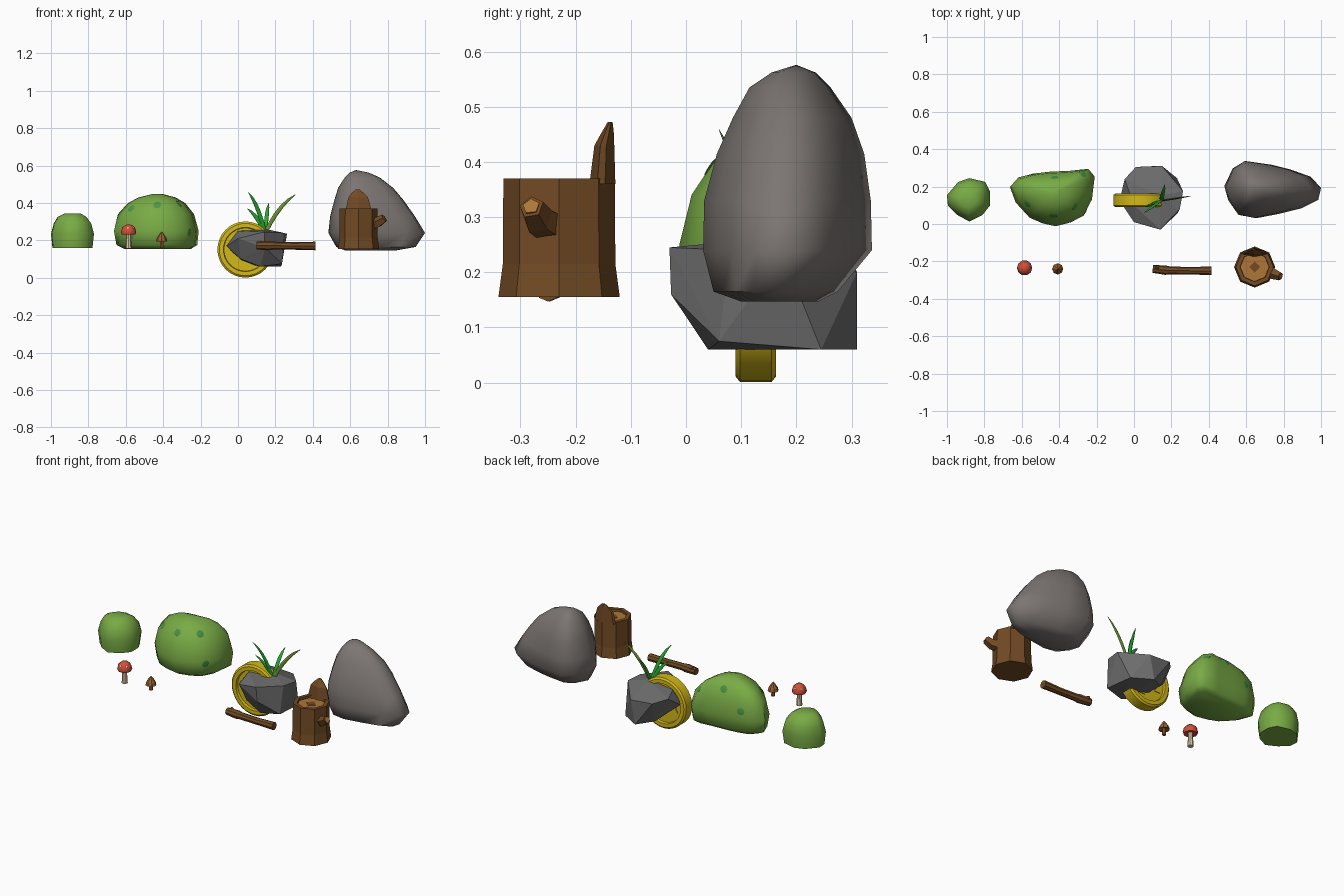
import bpy, bmesh, math
from mathutils import Vector
from mathutils.bvhtree import BVHTree

if "Cube" in bpy.data.objects:
    bpy.data.objects.remove(bpy.data.objects["Cube"])


def mat(name, r, g, b):
    m = bpy.data.materials.new(name)
    m.diffuse_color = (r, g, b, 1)
    m.use_nodes = True
    m.node_tree.nodes["Principled BSDF"].inputs["Base Color"].default_value = m.diffuse_color
    return m


GREEN = mat("leaf", .19, .41, .06)
DARK = mat("dark_leaf", .07, .31, .06)
STONE = mat("stone", .20, .18, .17)
SLATE = mat("slate", .15, .15, .15)
GOLD = mat("gold", .65, .48, .01)
BARK = mat("bark", .17, .07, .018)
WOOD = mat("wood", .42, .18, .04)
RED = mat("red_cap", .65, .08, .04)
TAN = mat("tan_cap", .33, .12, .03)
CREAM = mat("stem", .75, .6, .4)
WHITE = mat("spots", .85, .8, .75)
GRASS = mat("grass", .02, .4, .03)
OLIVE = mat("olive_grass", .15, .27, .03)


def finish(name, bm, material, angle=None):
    bmesh.ops.remove_doubles(bm, verts=bm.verts, dist=1e-5)
    bmesh.ops.recalc_face_normals(bm, faces=bm.faces)
    me = bpy.data.meshes.new(name)
    bm.to_mesh(me)
    bm.free()
    ob = bpy.data.objects.new(name, me)
    bpy.context.collection.objects.link(ob)
    me.materials.append(material)
    if angle:
        bpy.ops.object.select_all(action='DESELECT')
        ob.select_set(True)
        bpy.context.view_layer.objects.active = ob
        bpy.ops.object.shade_smooth_by_angle(angle=math.radians(angle))
    return ob


def skin(name, rings, material, angle=None):
    """Bridge equal-length point rings and cap the ends."""
    bm = bmesh.new()
    vs = [[bm.verts.new(p) for p in ring] for ring in rings]
    n = len(rings[0])
    for a, b in zip(vs, vs[1:]):
        for i in range(n):
            j = (i + 1) % n
            bm.faces.new((a[i], a[j], b[j], b[i]))
    for ring in (vs[0], vs[-1]):
        if (ring[0].co - ring[n // 2].co).length > 1e-4:
            bm.faces.new(ring)
    return finish(name, bm, material, angle)


def loft(name, outline, levels, material, angle=None):
    """Fit a plan outline into the box (z, x0, x1, y0, y1) of each level."""
    xs, ys = [p[0] for p in outline], [p[1] for p in outline]
    x0, y0, w, d = min(xs), min(ys), max(xs) - min(xs), max(ys) - min(ys)
    rings = [[(a + (b - a) * (x - x0) / w, c + (e - c) * (y - y0) / d, z)
              for x, y in outline] for z, a, b, c, e in levels]
    return skin(name, rings, material, angle)


def lathe(name, x, y, profile, sides, material, angle=None, turn=0):
    rings = [[(x + r * math.cos(turn + i * math.tau / sides),
               y + r * math.sin(turn + i * math.tau / sides), z) for i in range(sides)]
             for r, z in profile]
    return skin(name, rings, material, angle)


def tube(name, path, radii, sides, material, angle=None, flat=1):
    pts = [Vector(p) for p in path]
    rings = []
    for i, p in enumerate(pts):
        t = (pts[min(i + 1, len(pts) - 1)] - pts[max(i - 1, 0)]).normalized()
        u = t.cross(Vector((0, 1, 0))).normalized()
        if abs(t.y) > .9:
            u = t.cross(Vector((0, 0, 1))).normalized()
        v = t.cross(u)
        rings.append([p + radii[i] * (u * math.cos(k * math.tau / sides)
                      + v * flat * math.sin(k * math.tau / sides)) for k in range(sides)])
    return skin(name, rings, material, angle)


def blob(name, loc, normal, r, thick, material):
    """Flattened ball lying on a surface."""
    bm = bmesh.new()
    bmesh.ops.create_uvsphere(bm, u_segments=8, v_segments=6, radius=r)
    q = Vector(normal).to_track_quat('Z', 'Y')
    for v in bm.verts:
        v.co.z *= thick
        v.co = q @ v.co + Vector(loc)
    return finish(name, bm, material, 60)


# Large boulder
loft("boulder",
     [(.48, .21), (.5, .135), (.555, .055), (.65, .037), (.77, .06), (.89, .09), (.98, .135),
      (.995, .2), (.94, .26), (.83, .3), (.73, .325), (.59, .345), (.525, .305)],
     [(.147, .57, .85, .1, .24), (.165, .525, .95, .05, .275), (.24, .483, 1, .031, .337),
      (.33, .493, .945, .033, .335), (.415, .515, .885, .056, .323), (.48, .535, .83, .085, .3),
      (.535, .57, .76, .115, .262), (.562, .597, .7, .155, .235), (.576, .63, .63, .2, .2)],
     STONE, 60)

# Bushes
big = loft("large_bush",
           [(-.665, .2), (-.635, .12), (-.56, .04), (-.49, .01), (-.42, -.005), (-.34, .015),
            (-.27, .05), (-.225, .135), (-.21, .255), (-.245, .295), (-.34, .285),
            (-.45, .28), (-.54, .27), (-.62, .25)],
           [(.155, -.61, -.25, .03, .26), (.175, -.65, -.218, 0, .285),
            (.25, -.663, -.21, -.012, .295), (.34, -.642, -.235, .01, .285),
            (.4, -.588, -.283, .05, .255), (.43, -.53, -.335, .09, .225),
            (.447, -.46, -.4, .135, .185)], GREEN, 60)
loft("small_bush",
     [(-1, .155), (-.995, .1), (-.945, .05), (-.88, .015), (-.81, .05), (-.77, .1),
      (-.77, .175), (-.795, .225), (-.88, .245), (-.94, .225)],
     [(.16, -.992, -.778, .025, .235), (.235, -1, -.77, .013, .245), (.29, -.985, -.785, .025, .235),
      (.325, -.965, -.81, .05, .21), (.343, -.93, -.84, .085, .175)], GREEN, 60)

# Darker leaf patches on the large bush
tree = BVHTree.FromObject(big, bpy.context.evaluated_depsgraph_get())
for i, p in enumerate([(-.435, .03, .4), (-.59, .09, .39), (-.31, .09, .4), (-.25, .06, .24),
                       (-.6, .03, .22), (-.425, .26, .4), (-.275, .27, .36), (-.55, .28, .3)]):
    loc, nor, _, _ = tree.find_nearest(Vector(p))
    blob(f"leaf_patch_{i}", loc, nor, .022, .1, DARK)

# Faceted rock
bm = bmesh.new()
for p in [(0, .01, .21), (.14, -.03, .245), (.145, -.027, .16), (.245, .08, .24), (.262, .175, .235),
          (.15, .31, .2), (.01, .305, .21), (-.05, .24, .23), (-.07, .155, .17), (-.06, .1, .17),
          (0, .1, .25), (.235, .06, .075), (.23, .245, .06), (.12, .31, .06), (.03, .25, .08),
          (.015, .06, .1), (.12, .04, .06), (.14, .15, .262)]:
    bm.verts.new(p)
bmesh.ops.convex_hull(bm, input=bm.verts)
finish("faceted_rock", bm, SLATE)

# Coin standing on edge behind and through the rock
prof = [(0, .105), (.115, .105), (.118, .09), (.14, .09), (.15, .098),
        (.15, .155), (.14, .163), (.118, .163), (.115, .148), (0, .148)]
skin("coin", [[(.04 + r * math.cos(k * math.tau / 32), y, .151 + r * math.sin(k * math.tau / 32))
               for k in range(32)] for r, y in prof], GOLD, 30)
for s, ys in (("front", (.101, .11)), ("back", (.144, .152))):
    for k in range(4):
        a = math.radians(22 + 90 * k)
        cx, cz = .04 + .078 * math.cos(a), .151 + .078 * math.sin(a)
        skin(f"coin_{s}_stud_{k}", [[(cx + .022 * math.cos(math.pi / 2 + j * math.tau / 3), y,
             cz + .022 * math.sin(math.pi / 2 + j * math.tau / 3)) for j in range(3)]
             for y in ys], GOLD)

# Grass blades, bending outward
for i, (tip, m) in enumerate([((.055, .06, .458), GRASS), ((.05, .09, .37), GRASS),
                              ((.165, .21, .4), GRASS), ((.308, .15, .446), OLIVE)]):
    a, c = Vector((.145, .125, .235)), Vector(tip)
    b = Vector((a.x * .6 + c.x * .4, a.y * .6 + c.y * .4, a.z * .3 + c.z * .7))
    path = [a * (1 - t) ** 2 + b * 2 * t * (1 - t) + c * t * t for t in (0, .2, .4, .6, .8, 1)]
    tube(f"grass_blade_{i}", path, [.009, .011, .011, .01, .007, .001], 6, m, 50, .5)

# Stick with a stub
tube("stick", [(.1, -.24, .172), (.17, -.247, .172), (.19, -.248, .172), (.3, -.25, .17), (.415, -.25, .17)],
     [.021, .025, .021, .02, .023], 8, BARK, 30)
tube("stick_stub", [(.16, -.245, .172), (.115, -.228, .19)], [.013, .009], 6, BARK)

# Octagonal stump
lathe("stump", .645, -.23, [(.11, .155), (.102, .215), (.101, .37), (.078, .37), (.076, .35)], 8, BARK)
lathe("stump_wood", .645, -.23, [(.08, .345), (.079, .357)], 8, WOOD)
lathe("stump_heart", .645, -.23, [(.03, .35), (.03, .36)], 4, BARK)
loft("stump_splinter", [(0, .3), (.5, 0), (1, .3), (.95, .6), (.5, 1), (.05, .6)],
     [(.36, .575, .715, -.175, -.128), (.43, .59, .695, -.166, -.13),
      (.455, .61, .67, -.152, -.131), (.472, .63, .65, -.142, -.133)], BARK)
tube("stump_branch", [(.715, -.245, .285), (.75, -.268, .297), (.783, -.28, .318)],
     [.033, .03, .023], 5, BARK)
tube("branch_end", [(.778, -.279, .315), (.786, -.281, .32)], [.016, .016], 5, WOOD)

# Mushrooms
lathe("red_mushroom_stem", -.585, -.235, [(.017, .157), (.014, .2), (.013, .25)], 8, CREAM, 40)
lathe("red_mushroom_cap", -.585, -.235, [(.012, .236), (.037, .232), (.041, .243), (.034, .268),
                                         (.018, .282), (0, .286)], 10, RED, 50)
for k in range(6):
    a = k * math.tau / 6 + .4
    d = Vector((math.cos(a), math.sin(a), .8))
    blob(f"cap_spot_{k}", (-.585 + .033 * d.x, -.235 + .033 * d.y, .267), d, .005, .4, WHITE)
lathe("brown_mushroom_stem", -.408, -.24, [(.011, .163), (.009, .205)], 7, TAN, 40)
lathe("brown_mushroom_cap", -.408, -.24, [(.008, .202), (.03, .194), (.026, .212), (.012, .234),
                                          (0, .248)], 8, TAN)
